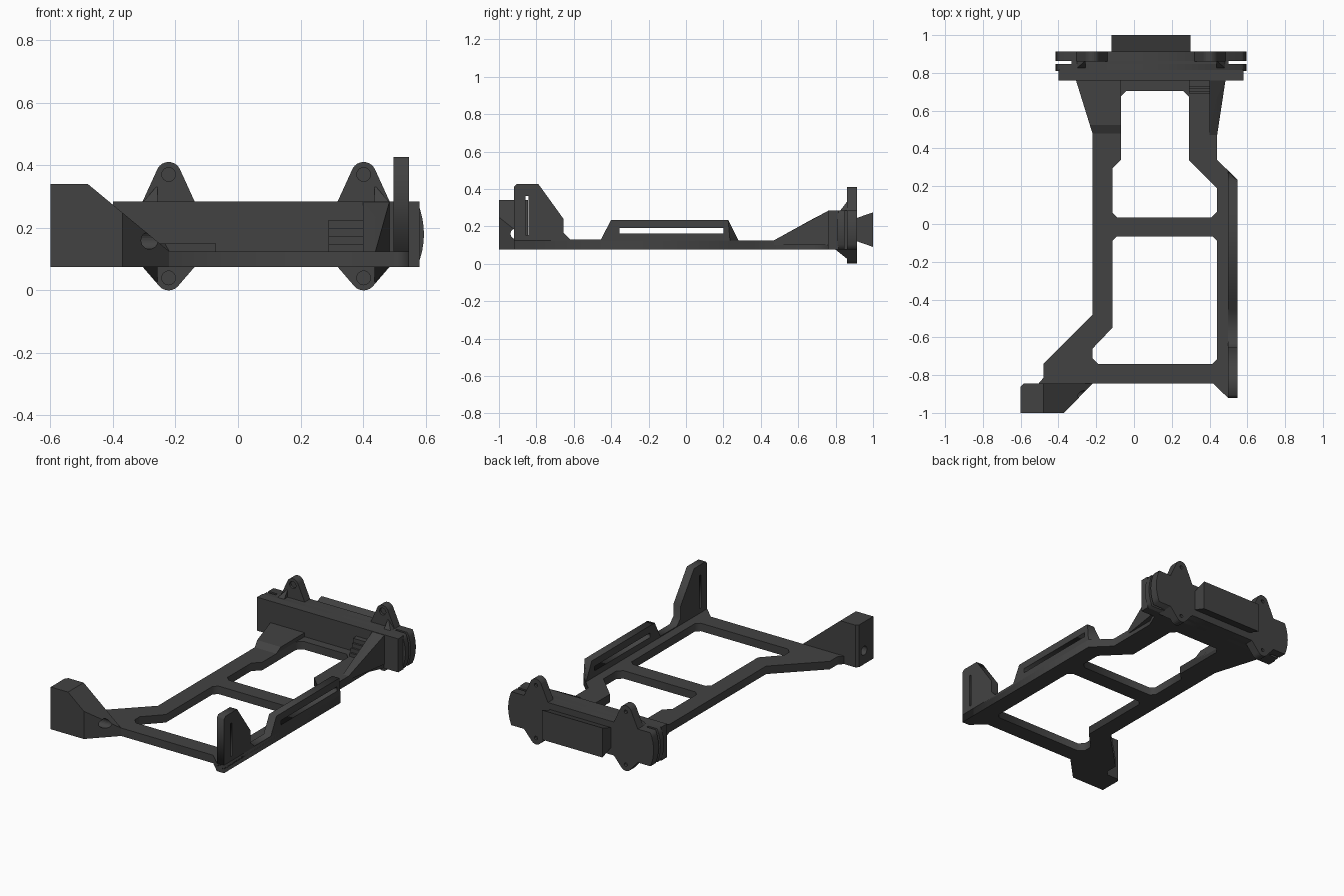
import bpy, bmesh, math
from mathutils import Vector

if "Cube" in bpy.data.objects:
    bpy.data.objects.remove(bpy.data.objects["Cube"])

mat = bpy.data.materials.new("charcoal plastic")
mat.diffuse_color = (0.055, 0.055, 0.055, 1)
mat.use_nodes = True
mat.node_tree.nodes["Principled BSDF"].inputs["Base Color"].default_value = mat.diffuse_color
Z0, Z1 = 0.075, 0.125            # underside and top of the flat frame


def finish(name, bm):
    bmesh.ops.remove_doubles(bm, verts=bm.verts, dist=1e-5)
    bmesh.ops.recalc_face_normals(bm, faces=bm.faces)
    me = bpy.data.meshes.new(name)
    bm.to_mesh(me)
    bm.free()
    me.materials.append(mat)
    ob = bpy.data.objects.new(name, me)
    bpy.context.collection.objects.link(ob)
    return ob


def prism(name, loops, axis, lo, hi):
    """Outline with optional hole loops, extruded along an axis."""
    cu = bpy.data.curves.new(name, 'CURVE')
    cu.dimensions, cu.fill_mode, cu.extrude = '2D', 'BOTH', (hi - lo) / 2
    for loop in loops:
        sp = cu.splines.new('POLY')
        sp.points.add(len(loop) - 1)
        for p, (u, v) in zip(sp.points, loop):
            p.co = (u, v, 0, 1)
        sp.use_cyclic_u = True
    tmp = bpy.data.objects.new(name + "_outline", cu)
    bpy.context.collection.objects.link(tmp)
    dg = bpy.context.evaluated_depsgraph_get()
    me = bpy.data.meshes.new_from_object(tmp.evaluated_get(dg))
    bm = bmesh.new()
    bm.from_mesh(me)
    bpy.data.objects.remove(tmp)
    for v in bm.verts:
        u, w, t = v.co.x, v.co.y, v.co.z + (lo + hi) / 2
        v.co = {'x': (t, u, w), 'y': (u, t, w), 'z': (u, w, t)}[axis]
    return finish(name, bm)


def hull(name, pts):
    bm = bmesh.new()
    for p in pts:
        bm.verts.new(p)
    r = bmesh.ops.convex_hull(bm, input=bm.verts)
    loose = {g for g in r['geom_interior'] + r['geom_unused'] if isinstance(g, bmesh.types.BMVert)}
    bmesh.ops.delete(bm, geom=list(loose), context='VERTS')
    bmesh.ops.dissolve_limit(bm, angle_limit=0.01, verts=bm.verts, edges=bm.edges)
    return finish(name, bm)


def slab(name, plan, z0, top):
    """Convex plan whose top height is a function of x and y."""
    return hull(name, [(x, y, z0) for x, y in plan] + [(x, y, top(x, y)) for x, y in plan])


def box(name, x0, x1, y0, y1, z0, z1):
    return slab(name, [(x0, y0), (x1, y0), (x1, y1), (x0, y1)], z0, lambda x, y: z1)


def drill(ob, centre, axis, r, depth):
    bm = bmesh.new()
    bmesh.ops.create_cone(bm, cap_ends=True, segments=24, radius1=r, radius2=r, depth=depth)
    q = Vector((0, 0, 1)).rotation_difference(Vector(axis)).to_matrix()
    for v in bm.verts:
        v.co = q @ v.co + Vector(centre)
    cut = finish(ob.name + "_cutter", bm)
    cut.hide_render = True
    cut.hide_viewport = True
    m = ob.modifiers.new("hole", 'BOOLEAN')
    m.operation, m.object, m.solver = 'DIFFERENCE', cut, 'EXACT'


# Flat frame with two openings
outline = [(-0.31, 0.77), (-0.22, 0.48), (-0.22, -0.48), (-0.48, -0.74), (-0.48, -0.815),
           (-0.51, -0.85), (-0.40, -0.95), (-0.32, -0.945), (-0.22, -0.845), (0.42, -0.845),
           (0.497, -0.92), (0.547, -0.92), (0.547, 0.235), (0.44, 0.34), (0.44, 0.67), (0.485, 0.77)]
back_hole = [(-0.07, 0.675), (-0.04, 0.705), (0.26, 0.705), (0.29, 0.675), (0.29, 0.34),
             (0.44, 0.19), (0.44, 0.065), (0.41, 0.035), (-0.09, 0.035), (-0.115, 0.06),
             (-0.115, 0.295), (-0.07, 0.34)]
front_hole = [(-0.115, -0.09), (-0.09, -0.065), (0.415, -0.065), (0.44, -0.09), (0.44, -0.715),
              (0.415, -0.74), (-0.19, -0.74), (-0.22, -0.71), (-0.22, -0.66), (-0.115, -0.55)]
prism("frame_plate", [outline, back_hole, front_hole], 'z', Z0, Z1)

# Right rail with upright tab and slots
rail = [(-0.92, 0.1), (-0.92, 0.41), (-0.905, 0.427), (-0.79, 0.427), (-0.655, 0.24),
        (-0.655, 0.165), (-0.62, 0.13), (-0.455, 0.13), (-0.40, 0.235), (0.225, 0.235),
        (0.28, 0.125), (0.28, 0.1)]
rail_slot = [(-0.355, 0.162), (0.2, 0.162), (0.2, 0.19), (-0.355, 0.19)]
tab_slot = [(-0.857, 0.155), (-0.842, 0.155), (-0.842, 0.362), (-0.857, 0.362)]
rail_ob = prism("side_rail", [rail, rail_slot, tab_slot], 'x', 0.497, 0.547)
for v in rail_ob.data.vertices:          # slanted rail end
    if v.co.x > 0.52 and v.co.y > 0.27:
        v.co.y = 0.235

# Front left mounting block with a hole along x
block = slab("corner_block", [(-0.6, -1), (-0.48, -1), (-0.37, -1), (-0.22, -0.845),
                              (-0.48, -0.845), (-0.585, -0.845), (-0.6, -0.86)], Z0,
             lambda x, y: min(0.34, 0.34 - (x + 0.48) * 0.827))
drill(block, (-0.4, -0.91, 0.16), (1, 0, 0), 0.028, 0.7)

# Left leg pad with a small ramp
slab("left_leg_pad", [(-0.22, 0.48), (-0.07, 0.48), (-0.07, 0.525), (-0.234, 0.525),
                      (-0.31, 0.77), (-0.07, 0.77)], 0.1,
     lambda x, y: Z1 if y < 0.5 else 0.15)

# Right leg brace wall, and the stepped pad beside it
slab("right_leg_brace", [(0.40, 0.47), (0.44, 0.47), (0.44, 0.67), (0.485, 0.765), (0.40, 0.765)],
     0.1, lambda x, y: min(0.285, Z1 + (y - 0.47) * 0.552))
for i in range(4):
    box("leg_step_%d" % i, 0.29, 0.40, 0.69 + i * 0.012, 0.77, 0.12 + i * 0.026, 0.147 + i * 0.026)

# Rear head: bar, two round-ended plates and the neck between them
CX, CZ = 0.09, 0.18
box("head_bar", CX - 0.49, CX + 0.49, 0.76, 0.815, Z0, 0.285)


def round_plate(name, y0, y1):
    pts = []
    for s in (1, -1):
        for i in range(9):
            t = -1 + i / 4
            pts.append((CX + s * (0.505 - 0.022 * t * t), CZ + s * 0.105 * t))
    return prism(name, [pts], 'y', y0, y1)


round_plate("head_front_plate", 0.81, 0.847)
round_plate("head_back_plate", 0.862, 0.914)
box("head_neck", CX - 0.42, CX + 0.41, 0.84, 0.87, Z0, 0.285)

# Dovetail plug on the back
hull("rear_plug", [(x, y, z) for x in (-0.12, 0.30)
                   for y, z in ((0.9, 0.125), (0.9, 0.24), (1, 0.09), (1, 0.275))])

# Four screw ears with outer wedges
for side, cx in ((-1, CX - 0.312), (1, CX + 0.312)):
    for vert, zc, edge in ((1, 0.371, 0.285), (-1, 0.04, Z0)):
        tag = ("left" if side < 0 else "right") + ("_top" if vert > 0 else "_bottom")
        prof = [(cx + 0.04 * math.cos(a * math.pi / 12), zc + 0.04 * math.sin(a * math.pi / 12))
                for a in range(24)]
        half = 0.083
        prof += [(cx - half, edge), (cx + half, edge),
                 (cx - half, edge - vert * 0.02), (cx + half, edge - vert * 0.02)]
        ear = hull("ear_" + tag, [(x, y, z) for x, z in prof for y in (0.86, 0.914)])
        drill(ear, (cx, 0.86, zc), (0, 1, 0), 0.022, 0.03)
        drill(ear, (cx, 0.914, zc), (0, 1, 0), 0.011, 0.03)
        front = 0.825 if vert > 0 else 0.80
        xi, xo = cx + side * 0.035, cx + side * 0.08
        tip = edge + vert * 0.052
        hull("ear_wedge_" + tag, [(xi, 0.865, tip), (xi, 0.865, edge - vert * 0.01),
                                  (xo, 0.865, edge), (xo, 0.865, edge - vert * 0.01),
                                  (xi, front, edge), (xo, front, edge),
                                  (xi, front, edge - vert * 0.01), (xo, front, edge - vert * 0.01)])
